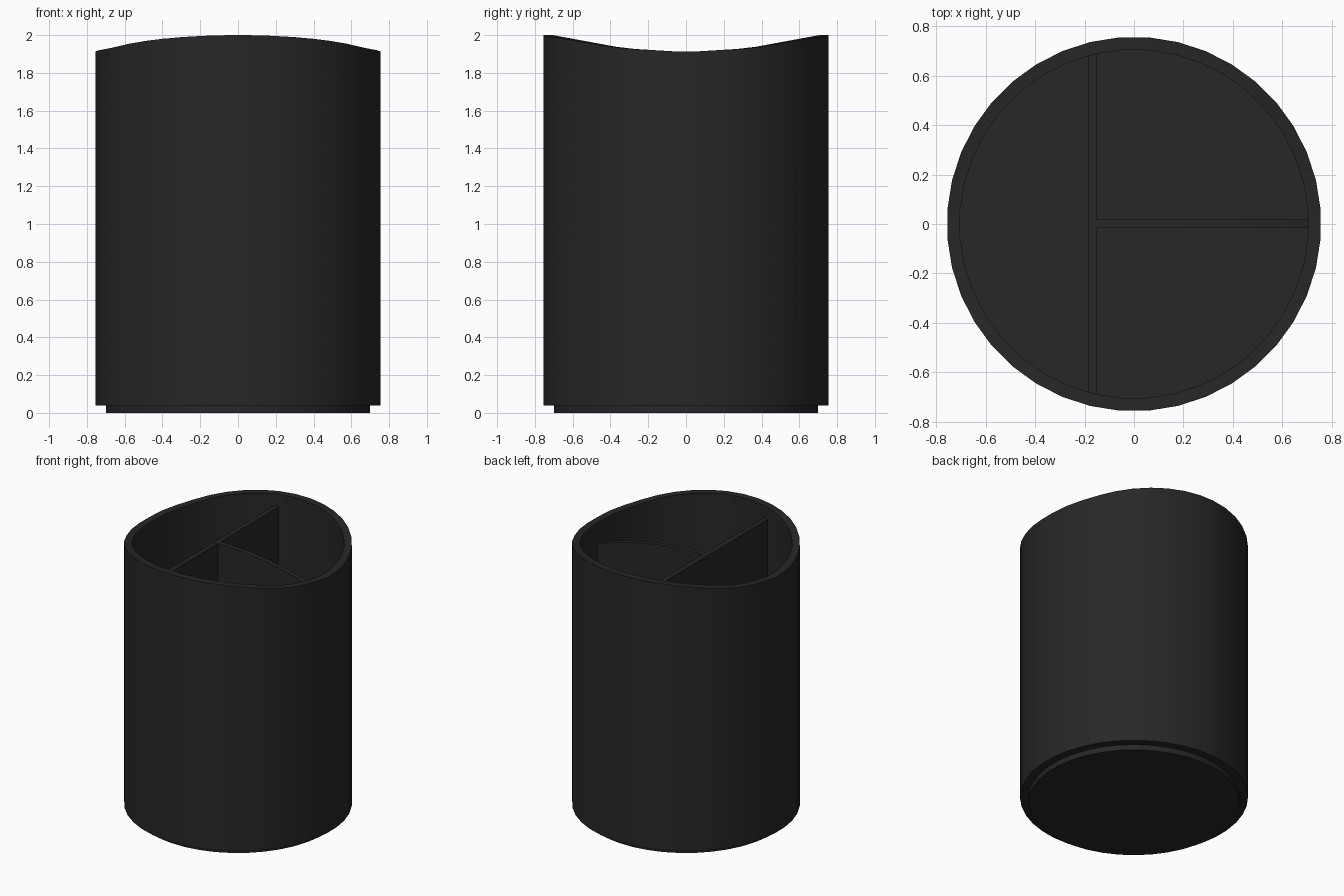
import bpy, bmesh, math

if "Cube" in bpy.data.objects:
    bpy.data.objects.remove(bpy.data.objects["Cube"])

SIDES = 40
R_OUT, R_IN = 0.757, 0.705
FLOOR = 0.08

mat = bpy.data.materials.new("black_plastic")
mat.diffuse_color = (0.02, 0.02, 0.02, 1)
mat.use_nodes = True
mat.node_tree.nodes["Principled BSDF"].inputs["Base Color"].default_value = mat.diffuse_color


def finish(name, bm):
    bmesh.ops.recalc_face_normals(bm, faces=bm.faces)
    me = bpy.data.meshes.new(name)
    bm.to_mesh(me)
    bm.free()
    ob = bpy.data.objects.new(name, me)
    bpy.context.collection.objects.link(ob)
    me.materials.append(mat)
    bpy.ops.object.select_all(action='DESELECT')
    ob.select_set(True)
    bpy.context.view_layer.objects.active = ob
    bpy.ops.object.shade_smooth_by_angle(angle=math.radians(30))
    return ob


def rim_height(y):
    # shallow saddle: low at the sides, high at front and back
    y = abs(y)
    if y < 0.35:
        return 1.91 + 0.02 * y / 0.35
    return 1.93 + 0.07 * (y - 0.35) / (R_OUT - 0.35)


def lathe(name, profile):
    # profile of (radius, z); z of None follows the wavy rim
    bm = bmesh.new()
    rings = []
    for r, z in profile:
        ring = []
        for i in range(SIDES):
            a = 2 * math.pi * (i + 0.5) / SIDES
            x, y = math.cos(a), math.sin(a)
            h = rim_height(y * R_OUT) if z is None else z
            ring.append(bm.verts.new((r * x, r * y, h)))
        rings.append(ring)
    for lo, hi in zip(rings, rings[1:]):
        for i in range(SIDES):
            j = (i + 1) % SIDES
            bm.faces.new((lo[i], lo[j], hi[j], hi[i]))
    bm.faces.new(rings[0])
    bm.faces.new(rings[-1])
    return finish(name, bm)


def extrude_outline(name, points, offset):
    bm = bmesh.new()
    face = bm.faces.new([bm.verts.new(p) for p in points])
    ext = bmesh.ops.extrude_face_region(bm, geom=[face])
    verts = [v for v in ext["geom"] if isinstance(v, bmesh.types.BMVert)]
    bmesh.ops.translate(bm, verts=verts, vec=offset)
    return finish(name, bm)


# Cup wall with inner floor
lathe("cup_body", [(R_IN - 0.005, 0.04), (R_OUT, 0.04), (R_OUT, None),
                   (R_IN, None), (R_IN, FLOOR)])

# Recessed foot under the cup
lathe("foot_disc", [(0.70, 0.0), (0.70, 0.04)])

# Long divider, level along its top
extrude_outline("long_divider",
                [(-0.185, -0.685, FLOOR), (-0.185, 0.685, FLOOR),
                 (-0.185, 0.685, 1.908), (-0.185, -0.685, 1.908)],
                (0.035, 0, 0))

# Cross divider, its top curving down towards the wall
x0, x1 = -0.15, R_IN
steps = 16
curve = [(x0 + (x1 - x0) * i / steps, -0.017, 1.908 - 0.148 * (i / steps) ** 2)
         for i in range(steps + 1)]
extrude_outline("cross_divider",
                [(x1, -0.017, FLOOR), (x0, -0.017, FLOOR)] + curve,
                (0, 0.035, 0))
